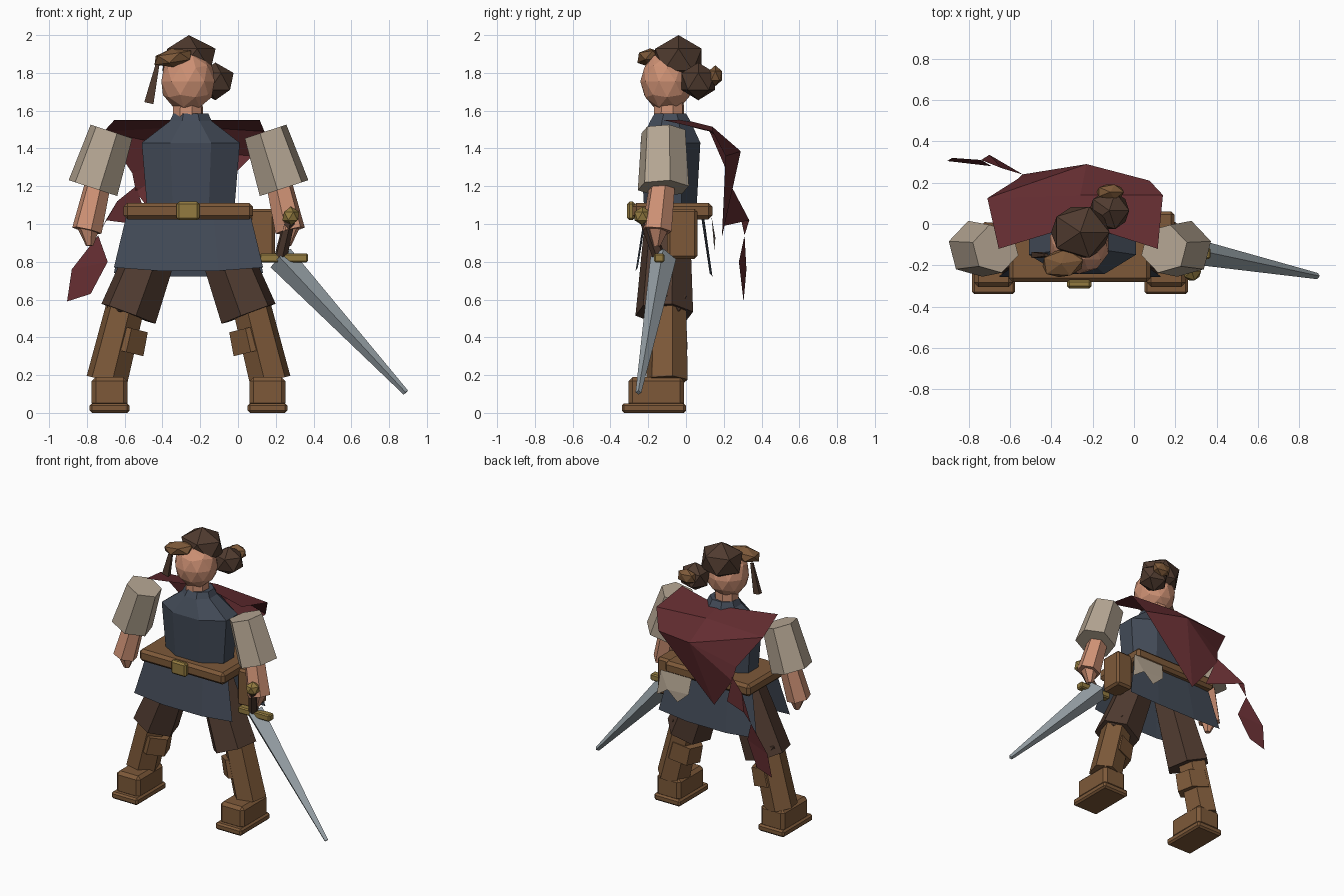
import bpy, bmesh, math
from mathutils import Vector

cube = bpy.data.objects.get("Cube")
if cube:
    bpy.data.objects.remove(cube, do_unlink=True)

MID = -0.262  # centre line of the body


def colour(name, code):
    def linear(c):
        c /= 255
        return c / 12.92 if c < 0.04 else ((c + 0.055) / 1.055) ** 2.4
    rgba = [linear(c) for c in bytes.fromhex(code)] + [1]
    m = bpy.data.materials.new(name)
    m.use_nodes = True
    m.diffuse_color = rgba
    m.node_tree.nodes["Principled BSDF"].inputs["Base Color"].default_value = rgba
    return m


skin = colour("skin", "cf9275")
linen = colour("linen", "b5a693")
blue = colour("slate_blue", "434b58")
leather = colour("leather", "7d5939")
trouser = colour("dark_trousers", "503b30")
hair = colour("hair", "503b2f")
gold = colour("gold", "937b40")
steel = colour("steel", "98a2a8")
red = colour("cape_red", "642d31")


def finish(name, bm, mat):
    bmesh.ops.recalc_face_normals(bm, faces=bm.faces)
    me = bpy.data.meshes.new(name)
    bm.to_mesh(me)
    bm.free()
    me.materials.append(mat)
    ob = bpy.data.objects.new(name, me)
    bpy.context.collection.objects.link(ob)
    return ob


def loft(name, rings, mat):
    """Skin a list of equal-length point rings and cap both ends."""
    bm = bmesh.new()
    rows = [[bm.verts.new(p) for p in ring] for ring in rings]
    n = len(rows[0])
    for lo, hi in zip(rows, rows[1:]):
        for i in range(n):
            j = (i + 1) % n
            bm.faces.new((lo[i], lo[j], hi[j], hi[i]))
    bm.faces.new(rows[0][::-1])
    bm.faces.new(rows[-1])
    return finish(name, bm, mat)


def tube(name, a, b, ra, rb, mat, sides=6, turn=15, flat=1):
    """Tapered prism between two points."""
    a, b = Vector(a), Vector(b)
    d = (b - a).normalized()
    u = Vector((0, 1, 0)).cross(d).normalized()
    v = d.cross(u)
    angles = [math.radians(turn) + math.tau * i / sides for i in range(sides)]
    rings = [[c + r * (math.cos(t) * u + flat * math.sin(t) * v) for t in angles]
             for c, r in ((a, ra), (b, rb))]
    return loft(name, rings, mat)


def box(name, lo, hi, mat, bevel=0.0):
    bm = bmesh.new()
    bmesh.ops.create_cube(bm, size=1)
    for v in bm.verts:
        v.co = [l + (c + 0.5) * (h - l) for c, l, h in zip(v.co, lo, hi)]
    if bevel:
        bmesh.ops.bevel(bm, geom=bm.edges[:], offset=bevel, segments=1, affect='EDGES')
    return finish(name, bm, mat)


def ball(name, centre, radii, mat, detail=1, tilt=(0, 0, 0)):
    bm = bmesh.new()
    bmesh.ops.create_icosphere(bm, subdivisions=detail, radius=1)
    for v in bm.verts:
        v.co = [c * r for c, r in zip(v.co, radii)]
    ob = finish(name, bm, mat)
    ob.location, ob.rotation_euler = centre, tilt
    return ob


def sheet(name, points, faces, mat):
    me = bpy.data.meshes.new(name)
    me.from_pydata(points, [], faces)
    me.materials.append(mat)
    ob = bpy.data.objects.new(name, me)
    bpy.context.collection.objects.link(ob)
    return ob


# Head, neck and hair
ball("head", (-0.265, -0.1, 1.755), (0.148, 0.142, 0.16), skin, 2)
tube("neck", (-0.265, -0.09, 1.5), (-0.265, -0.09, 1.66), 0.085, 0.08, skin, 8)
ball("hair_cap", (-0.26, -0.04, 1.87), (0.158, 0.145, 0.13), hair)
ball("hair_bun", (-0.12, 0.065, 1.755), (0.108, 0.105, 0.1), hair)
ball("bun_tie", (-0.115, 0.155, 1.785), (0.075, 0.042, 0.055), leather)
ball("headband", (-0.345, -0.19, 1.88), (0.115, 0.075, 0.05), leather, 1, (0, -0.15, 0.15))
tube("headband_tail", (-0.425, -0.15, 1.85), (-0.472, -0.15, 1.64), 0.014, 0.035, hair, 4, 45, 0.6)

# Tunic body with collar
rings = []
for z, rx, ry in ((1.08, 0.25, 0.15), (1.43, 0.265, 0.172), (1.545, 0.12, 0.115), (1.585, 0.1, 0.09)):
    rings.append([(-0.25 + rx * math.cos(t), -0.083 + ry * math.sin(t), z)
                  for t in [math.tau * (i + 0.5) / 8 for i in range(8)]])
rings[1] = [(x * 1.06 + 0.015, y, z) for x, y, z in rings[1]]
loft("tunic_body", rings, blue)

# Flared skirt panels, front and back
for name, top_y, low_y, bow, low_z in (("skirt_front", -0.21, -0.255, -0.02, 0.77),
                                       ("skirt_back", 0.08, 0.125, 0.025, 0.74)):
    pts = []
    for z, y, half in ((1.04, top_y, 0.33), (low_z, low_y, 0.395)):
        for k in (-1, -0.4, 0.4, 1):
            pts.append((MID + k * half, y + bow * (1 - abs(k)), z - 0.03 * (1 - abs(k)) * (z < 1)))
    sheet(name, pts, [(i, i + 1, i + 5, i + 4) for i in range(3)], blue)

# Torn linen patch hanging below the belt at the back
sheet("linen_patch", [(-0.14, 0.135, 1.04), (0.11, 0.135, 1.04), (0.13, 0.15, 0.86),
                      (0.04, 0.155, 0.92), (-0.04, 0.155, 0.85), (-0.13, 0.155, 0.93)],
      [(0, 1, 3, 5), (1, 2, 3), (5, 3, 4)], linen)

# Belt, buckle and pouch
box("belt", (-0.605, -0.282, 1.025), (0.08, 0.14, 1.112), leather, 0.02)
box("buckle", (-0.325, -0.312, 1.02), (-0.205, -0.27, 1.118), gold, 0.012)
box("belt_pouch", (0.06, -0.1, 0.815), (0.195, 0.06, 1.08), leather, 0.015)

# Limbs, mirrored about the centre line
for side, s in (("right", 1), ("left", -1)):
    def at(x, y, z):
        return (MID + s * (x - MID), y, z)

    def limb(part, a, b, ra, rb, mat, sides=6, turn=15, flat=1):
        tube(f"{side}_{part}", at(*a), at(*b), ra, rb, mat, sides,
             turn if s > 0 else 180 - turn, flat)

    limb("sleeve", (-0.67, -0.12, 1.49), (-0.768, -0.12, 1.19), 0.12, 0.14, linen)
    limb("forearm", (-0.74, -0.125, 1.22), (-0.8, -0.155, 0.965), 0.07, 0.082, skin)
    limb("hand", (-0.79, -0.15, 0.98), (-0.785, -0.155, 0.885), 0.062, 0.02, skin)
    limb("trouser_leg", (-0.4, -0.1, 1.0), (-0.58, -0.115, 0.525), 0.125, 0.158, trouser)
    ball(f"{side}_knee", at(-0.595, -0.1, 0.58), (0.115, 0.12, 0.09), trouser)
    limb("boot_shaft", (-0.6, -0.1, 0.55), (-0.695, -0.1, 0.17), 0.105, 0.113, leather)
    limb("boot_cuff", (-0.595, -0.1, 0.455), (-0.625, -0.1, 0.33), 0.125, 0.132, leather, 6, 15, 0.85)
    xs = sorted(at(x, 0, 0)[0] for x in (-0.775, -0.585))
    box(f"{side}_boot_foot", (xs[0], -0.305, 0.03), (xs[1], -0.01, 0.19), leather, 0.022)
    box(f"{side}_boot_sole", (xs[0] - 0.01, -0.34, 0), (xs[1] + 0.01, 0.0, 0.05), leather, 0.012)

# Sword held low in the left hand
ball("sword_pommel", (0.28, -0.23, 1.042), (0.05, 0.05, 0.05), gold)
tube("sword_grip", (0.275, -0.22, 1.03), (0.225, -0.14, 0.82), 0.03, 0.035, trouser)
box("sword_guard", (0.115, -0.17, 0.797), (0.37, -0.115, 0.845), gold, 0.008)
tube("sword_blade", (0.225, -0.12, 0.82), (0.888, -0.252, 0.108), 0.072, 0.016, steel, 4, 0, 0.95)

# Cape draped over the shoulders, swept to one side
cape = [(-0.655, -0.12, 1.55), (-0.26, 0.0, 1.55), (0.115, -0.12, 1.55),
        (-0.71, 0.125, 1.49), (-0.26, 0.14, 1.515), (0.14, 0.14, 1.49),
        (-0.56, 0.22, 1.27), (-0.23, 0.29, 1.385), (0.075, 0.21, 1.36),
        (-0.54, 0.24, 1.17), (-0.36, 0.19, 0.93)]
sheet("cape", cape, [(0, 1, 4, 3), (1, 2, 5, 4), (3, 4, 7), (3, 7, 6), (4, 5, 8, 7),
                     (6, 7, 9), (7, 10, 9), (7, 8, 10)], red)
tail = [(-0.54, 0.24, 1.2), (-0.47, 0.2, 0.99), (-0.64, 0.27, 1.12), (-0.7, 0.335, 1.02),
        (-0.74, 0.31, 0.94), (-0.69, 0.28, 0.8), (-0.88, 0.32, 0.76),
        (-0.78, 0.3, 0.63), (-0.905, 0.305, 0.59)]
sheet("cape_tail", tail, [(0, 1, 3, 2), (2, 3, 4), (4, 5, 6), (5, 7, 8, 6)], red)
